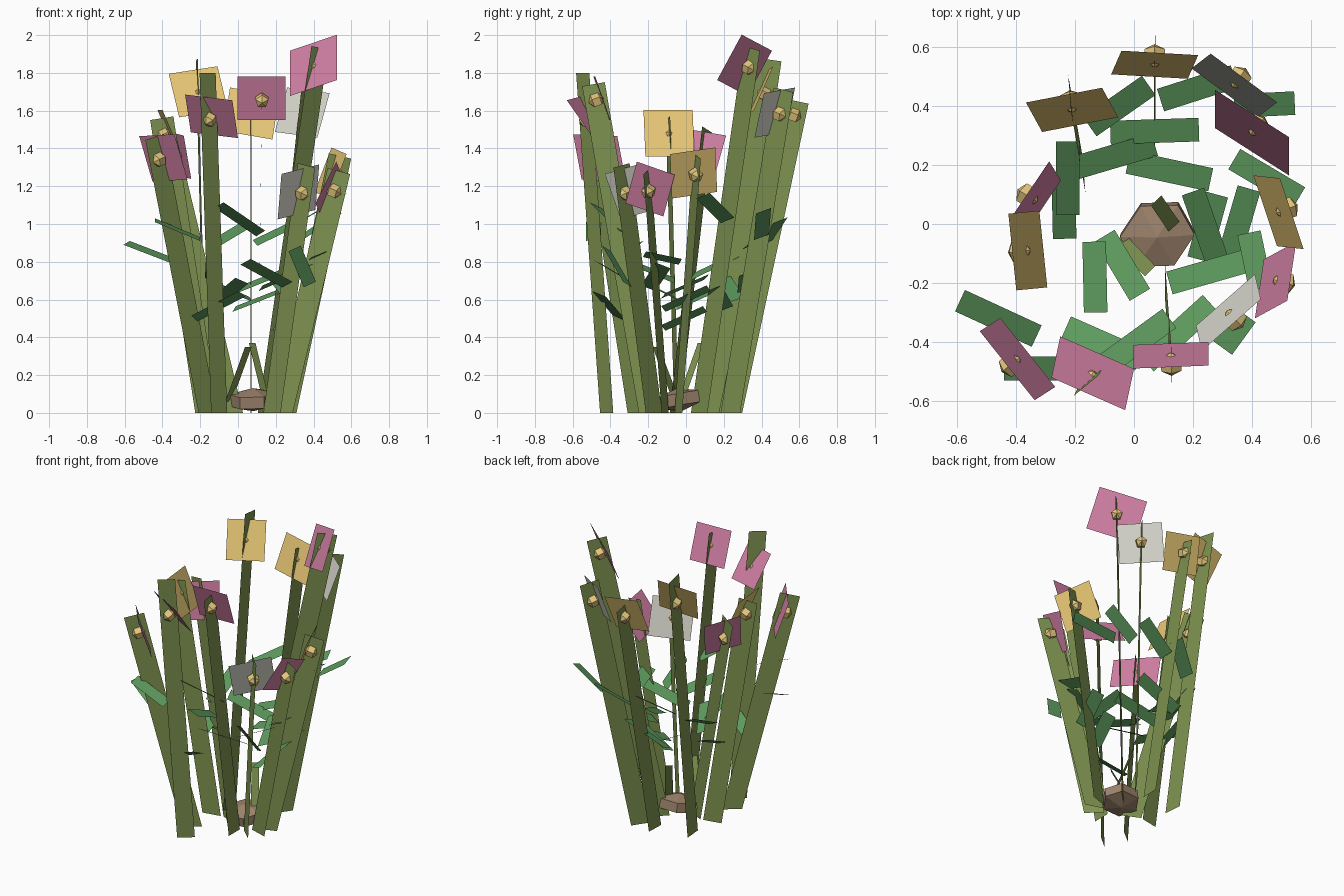
import bpy, math
from mathutils import Vector as V

def mat(name, c):
    m = bpy.data.materials.new(name)
    m.diffuse_color = (*c, 1)
    return m

M = {'stem': mat('stem_green', (.21, .29, .08)), 'leaf': mat('leaf_green', (.11, .32, .11)),
     'pink': mat('pink', (.66, .22, .38)), 'yellow': mat('yellow', (.80, .57, .18)),
     'white': mat('white', (.70, .69, .62)), 'gold': mat('gold', (.76, .56, .20)),
     'rock': mat('rock_brown', (.34, .23, .15))}

def strip(name, a, b, wa, wb, m):
    pts = (a - wa / 2, a + wa / 2, b + wb / 2, b - wb / 2)
    me = bpy.data.meshes.new(name)
    me.from_pydata([tuple(p) for p in pts], [], [range(4)])
    me.materials.append(M[m])
    bpy.context.collection.objects.link(bpy.data.objects.new(name, me))

def ball(name, loc, scale, m, sides, rot):
    bpy.ops.mesh.primitive_uv_sphere_add(segments=sides, ring_count=3, radius=1,
                                         location=loc, rotation=rot)
    ob = bpy.context.object
    ob.name = name
    ob.scale = scale
    ob.data.materials.append(M[m])

# flowers: colour, centre, across edge, up edge, stem base (x, y), stem top z
flowers = [
    ('yellow', (.07, .54, 1.585), (.26, -.015, -.045), (.035, .08, .23), (.07, .235), 1.65),
    ('white', (.34, .47, 1.59), (.225, -.165, -.03), (.065, .05, .235), (.18, .235), 1.71),
    ('pink', (.40, .31, 1.84), (.25, -.16, .085), (0, .13, .24), (.15, .07), 1.93),
    ('yellow', (-.21, .387, 1.70), (.258, .05, .04), (-.055, .1, .23), (-.17, .17), 1.87),
    ('yellow', (.49, .04, 1.27), (.08, -.24, -.035), (.09, -.01, .235), (.25, -.04), 1.36),
    ('pink', (-.335, .08, 1.37), (-.135, -.2, .033), (-.04, .065, .23), (-.03, -.06), 1.50),
    ('yellow', (-.36, -.09, 1.48), (.027, -.26, 0), (-.105, -.01, .245), (-.165, -.05), 1.56),
    ('pink', (-.395, -.458, 1.35), (.186, -.234, .01), (-.07, -.045, .24), (-.16, -.27), 1.46),
    ('pink', (-.14, -.506, 1.57), (.25, -.11, -.03), (-.03, -.14, .2), (-.10, -.42), 1.80),
    ('pink', (.125, -.445, 1.665), (.255, .01, 0), (0, -.08, .23), (.105, -.19), 1.74),
    ('white', (.32, -.30, 1.17), (.2, .175, .05), (.02, -.085, .24), (.18, -.17), 1.31),
    ('pink', (.48, -.19, 1.185), (.03, .2, -.07), (.11, .06, .22), (.23, -.11), 1.28),
]
# stems that are turned away from their lean
turned = {0: (.005, .125), 3: (-.01, .125), 8: (.085, .07), 9: (0, .12)}

for i, (col, c, u, v, base, zt) in enumerate(flowers):
    c, u, v = V(c), V(u), V(v)
    strip(f'petal_card_{i}', c - v / 2, c + v / 2, u, u, col)
    # flower heart pokes out on the outer side of the card
    n = u.cross(v).normalized()
    if n.dot(V((c.x, c.y, 0))) < 0:
        n.negate()
    heart = c + n * .032
    ball(f'flower_heart_{i}', heart, (.042, .042, .042), 'gold', 5,
         n.to_track_quat('Z', 'Y').to_euler())
    # flat stem
    b = V((*base, 0))
    d = heart - b
    flat = V((d.x, d.y, 0))
    top = b + d * (zt / d.z)
    w = V((*turned[i], 0)) if i in turned else flat.normalized() * .125
    drop = 0 if i == 8 else .125 * flat.length / d.z * (1 if w.dot(flat) > 0 else -1)
    strip(f'stem_{i}', b, top, w, w - V((0, 0, drop)), 'stem')

# leaves: inner end, outer end
leaves = [
    ((.09, .42, .90), (.34, .50, 1.02)), ((-.15, .33, .88), (.05, .47, 1.0)),
    ((-.08, .31, .62), (.22, .32, .74)), ((-.20, .19, .72), (.07, .27, .60)),
    ((-.02, .21, .55), (.26, .15, .66)), ((-.225, .03, .72), (-.225, .28, .84)),
    ((-.235, -.05, .56), (-.24, .17, .66)), ((.34, .22, 1.02), (.56, .09, 1.15)),
    ((.34, .40, .93), (.545, .41, 1.07)), ((.32, -.12, .55), (.39, .12, .66)),
    ((.22, -.12, .45), (.28, .10, .55)), ((.12, -.20, .66), (.40, -.12, .78)),
    ((.39, -.03, .80), (.43, -.22, .84)), ((-.135, -.06, .70), (-.13, -.30, .80)),
    ((-.10, -.04, .60), (.02, -.24, .70)), ((-.33, -.38, .80), (-.59, -.26, .90)),
    ((-.23, -.35, .50), (.02, -.46, .63)), ((.12, -.32, .95), (-.10, -.48, 1.10)),
    ((.26, -.27, .68), (.04, -.47, .80)), ((-.20, -.49, .92), (-.44, -.49, 1.02)),
    ((.38, -.31, .68), (.30, -.42, .87)), ((.28, -.12, .62), (.20, .11, .72)),
]
for i, (a, b) in enumerate(leaves):
    a, b = V(a), V(b)
    w = V((0, 0, 1)).cross(b - a).normalized() * .08
    tilt = -.02 if i in (15, 19) else .03
    w.z = tilt if w.dot(V((a.x + b.x, a.y + b.y, 0))) > 0 else -tilt
    strip(f'leaf_{i}', a, b, w, w, 'leaf')

# short blades around the rock
for i, (a, b) in enumerate([((-.05, -.05, .06), (.055, -.16, .35)),
                            ((.15, -.03, .06), (.075, .08, .37))]):
    w = V((.035, .035, 0))
    strip(f'short_blade_{i}', V(a), V(b), w, w, 'stem')

# faceted rock at the foot
ball('base_rock', (.08, -.035, .07), (.15, .135, .062), 'rock', 6,
     (math.radians(8), math.radians(-6), .5))
